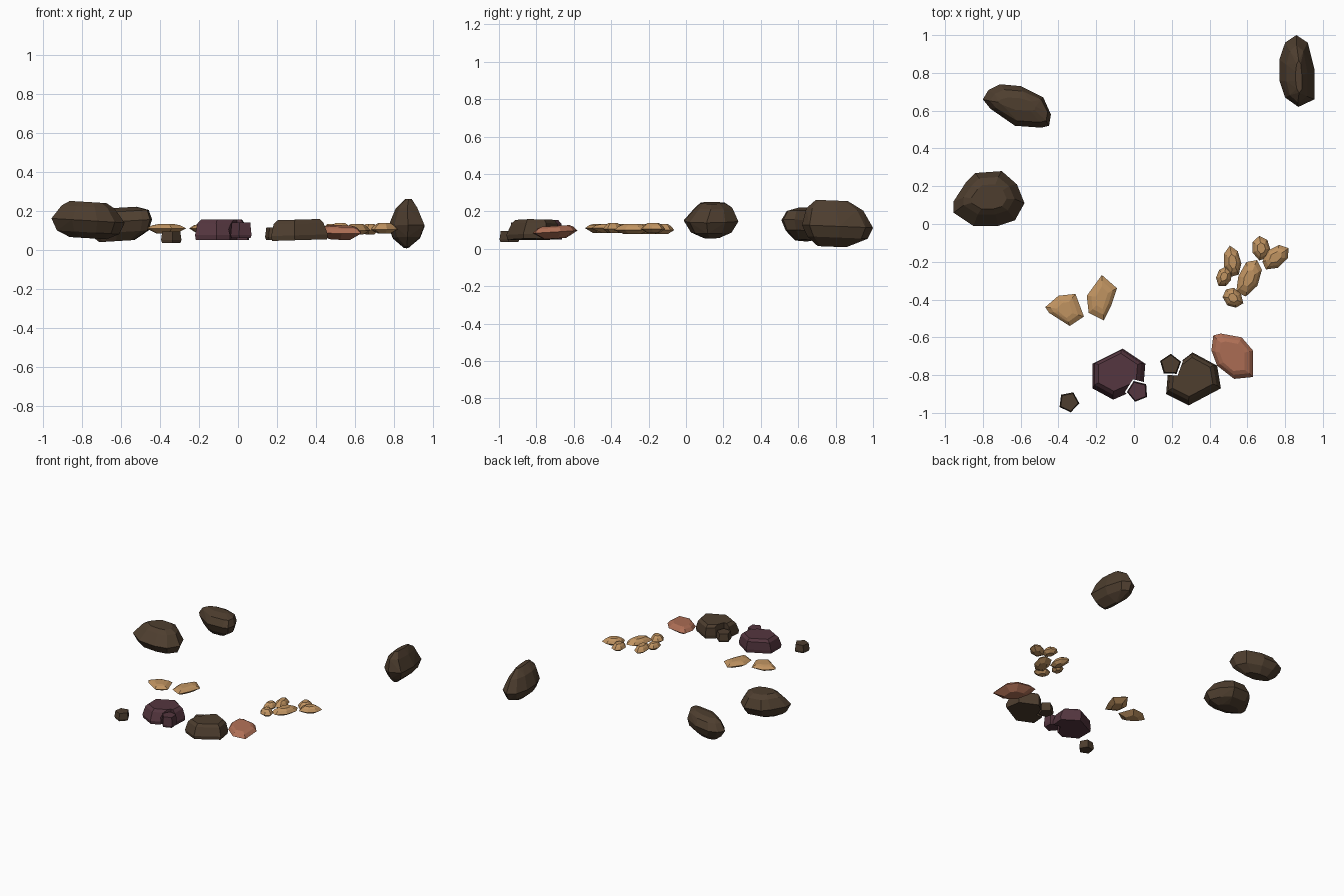
import bpy, bmesh, math, random

if "Cube" in bpy.data.objects:
    bpy.data.objects.remove(bpy.data.objects["Cube"])

random.seed(4)


def material(name, rgb):
    m = bpy.data.materials.new(name)
    m.diffuse_color = (*rgb, 1)
    m.use_nodes = True
    m.node_tree.nodes["Principled BSDF"].inputs["Base Color"].default_value = m.diffuse_color
    return m


BROWN = material("dark brown stone", (0.076, 0.048, 0.028))
PURPLE = material("plum stone", (0.090, 0.037, 0.050))
RUST = material("terracotta stone", (0.43, 0.16, 0.093))
TAN = material("sand stone", (0.53, 0.295, 0.12))


def rock(name, outline, rings, mat, tilt=(0, 0)):
    """Convex faceted stone: a plan outline (hundredths) scaled at each ring
    (z, scale x, scale y, shift x, shift y); tilt raises z along x and y."""
    pts = [(x / 100, y / 100) for x, y in outline]
    cx = (min(p[0] for p in pts) + max(p[0] for p in pts)) / 2
    cy = (min(p[1] for p in pts) + max(p[1] for p in pts)) / 2
    bm = bmesh.new()
    for z, sx, sy, ox, oy in rings:
        for x, y in pts:
            dx, dy = (x - cx) * sx + ox, (y - cy) * sy + oy
            bm.verts.new((cx + dx, cy + dy, z + dx * tilt[0] + dy * tilt[1]))
    res = bmesh.ops.convex_hull(bm, input=bm.verts)
    junk = {g for g in res["geom_interior"] + res["geom_unused"]
            if isinstance(g, bmesh.types.BMVert)}
    bmesh.ops.delete(bm, geom=list(junk), context='VERTS')
    bmesh.ops.dissolve_limit(bm, angle_limit=math.radians(4),
                             verts=bm.verts, edges=bm.edges)
    bmesh.ops.recalc_face_normals(bm, faces=bm.faces)
    me = bpy.data.meshes.new(name)
    bm.to_mesh(me)
    bm.free()
    me.materials.append(mat)
    ob = bpy.data.objects.new(name, me)
    bpy.context.collection.objects.link(ob)
    return ob


def oval(cx, cy, a, b, angle, n=7, jitter=0.1):
    t = math.radians(angle)
    out = []
    for i in range(n):
        u = 2 * math.pi * i / n
        r = 1 + random.uniform(-jitter, jitter)
        x, y = a * r * math.cos(u), b * r * math.sin(u)
        out.append((cx + x * math.cos(t) - y * math.sin(t),
                    cy + x * math.sin(t) + y * math.cos(t)))
    return out


# Large boulders
rock("left_boulder",
     [(-89, 22), (-84, 27), (-70, 28), (-62, 21), (-58, 11), (-63, 2),
      (-72, -1), (-85, -1), (-95.5, 6), (-95.5, 12)],
     [(.06, .5, .3, 0, 0), (.09, .85, .75, 0, 0), (.15, 1, 1, 0, 0),
      (.22, .72, .68, 0, .015), (.245, .5, .45, 0, .01)], BROWN, (-.06, 0))
rock("back_left_boulder",
     [(-80, 66), (-77, 71), (-71, 74), (-60, 73), (-48, 67), (-44, 58),
      (-45, 52), (-49, 51), (-63, 52), (-76, 61)],
     [(.045, .5, .4, 0, 0), (.09, .85, .8, .01, 0), (.145, 1, 1, 0, 0),
      (.195, .85, .75, .01, 0), (.215, .55, .3, 0, .01)], BROWN, (.06, 0))
rock("back_right_boulder",
     [(86, 100), (92, 96), (95.5, 82), (95.5, 66), (87, 62), (80, 67),
      (77, 76), (77, 87), (80, 96)],
     [(.01, .15, .4, 0, -.03), (.06, .75, .85, 0, 0), (.12, 1, 1, 0, 0),
      (.21, .6, .8, 0, -.015), (.257, .18, .45, .01, -.03)],
     BROWN, (0, -.04))

# Small five-sided stones
chip_rings = lambda lo, hi: [(lo, .9, .9, 0, 0), (lo + .015, 1, 1, 0, 0),
                             (hi, .88, .88, 0, 0)]
plum_chip = oval(2, -88.5, 5.8, 5.8, 40, 5, 0)
brown_chip = oval(19.3, -74.5, 5.8, 5.8, 88, 5, 0)
rock("plum_chip", plum_chip, chip_rings(.06, .14), PURPLE)
rock("brown_chip", brown_chip, chip_rings(.05, .115), BROWN)
rock("lone_chip", oval(-34.5, -94.2, 5.6, 5.6, 65, 5, 0),
     chip_rings(.035, .095), BROWN)


# Six-sided paving stones, notched around the neighbouring chip
def paver(name, outline, mat, tilt, chip):
    ob = rock(name, outline, [(.05, .97, .97, 0, 0), (.075, 1, 1, 0, 0),
                              (.135, .88, .88, -.005, .01),
                              (.155, .74, .74, -.005, .01)], mat, tilt)
    mx = sum(p[0] for p in chip) / 5
    my = sum(p[1] for p in chip) / 5
    big = [(mx + (x - mx) * 1.18, my + (y - my) * 1.18) for x, y in chip]
    cutter = rock(name + "_cutter", big, [(-.2, 1, 1, 0, 0),
                                          (.5, 1, 1, 0, 0)], mat)
    cutter.hide_render = True
    mod = ob.modifiers.new("notch", 'BOOLEAN')
    mod.operation, mod.solver, mod.object = 'DIFFERENCE', 'EXACT', cutter
    # bake the notch and discard the cutter
    dg = bpy.context.evaluated_depsgraph_get()
    me = bpy.data.meshes.new_from_object(ob.evaluated_get(dg))
    ob.modifiers.clear()
    ob.data = me
    bpy.data.objects.remove(cutter)


paver("plum_paver", [(-6, -66), (6, -74), (5, -86), (-11, -93), (-22, -87),
                     (-22, -74)], PURPLE, (0, 0), plum_chip)
paver("brown_paver", [(31, -68), (44, -75), (46, -87), (29, -96), (17, -90),
                      (18, -78)], BROWN, (.03, 0), brown_chip)

# Flat slabs
rock("terracotta_slab",
     [(42, -59), (46, -58), (57, -60), (63, -67), (63, -81), (53, -82),
      (44, -75), (41, -67)],
     [(.055, .5, .5, 0, 0), (.09, 1, 1, 0, 0), (.112, .82, .82, 0, 0),
      (.122, .6, .65, 0, 0)], RUST, (0, .06))
slab_rings = [(.085, .5, .5, 0, 0), (.11, 1, 1, 0, 0), (.126, .7, .75, 0, 0),
              (.132, .4, .5, 0, 0)]
rock("sand_slab_left", [(-47, -44), (-40, -38), (-31, -37), (-26.5, -49),
                        (-34, -54), (-45, -47)], slab_rings, TAN)
rock("sand_slab_right", [(-17, -27), (-9, -34), (-12, -43), (-16, -51),
                         (-24, -47), (-25, -38)], slab_rings, TAN)

# Pebble cluster: centre, half length, half width, angle, base height
pebbles = [(67.5, -13, 6.3, 4.8, 100, .08), (74.8, -17.8, 8.3, 5.2, 35, .085),
           (61, -28, 10.5, 6, 65, .08), (52.2, -20, 8, 4.6, 100, .08),
           (47.7, -28, 5.6, 4.4, 80, .08), (52.3, -39, 5.9, 5, 130, .085)]
for i, (x, y, a, b, ang, z) in enumerate(pebbles):
    rock(f"pebble_{i + 1}", oval(x, y, a, b, ang),
         [(z, .5, .5, 0, 0), (z + .02, 1, 1, 0, 0), (z + .04, .75, .75, 0, 0),
          (z + .053, .45, .45, 0, 0)], TAN)
